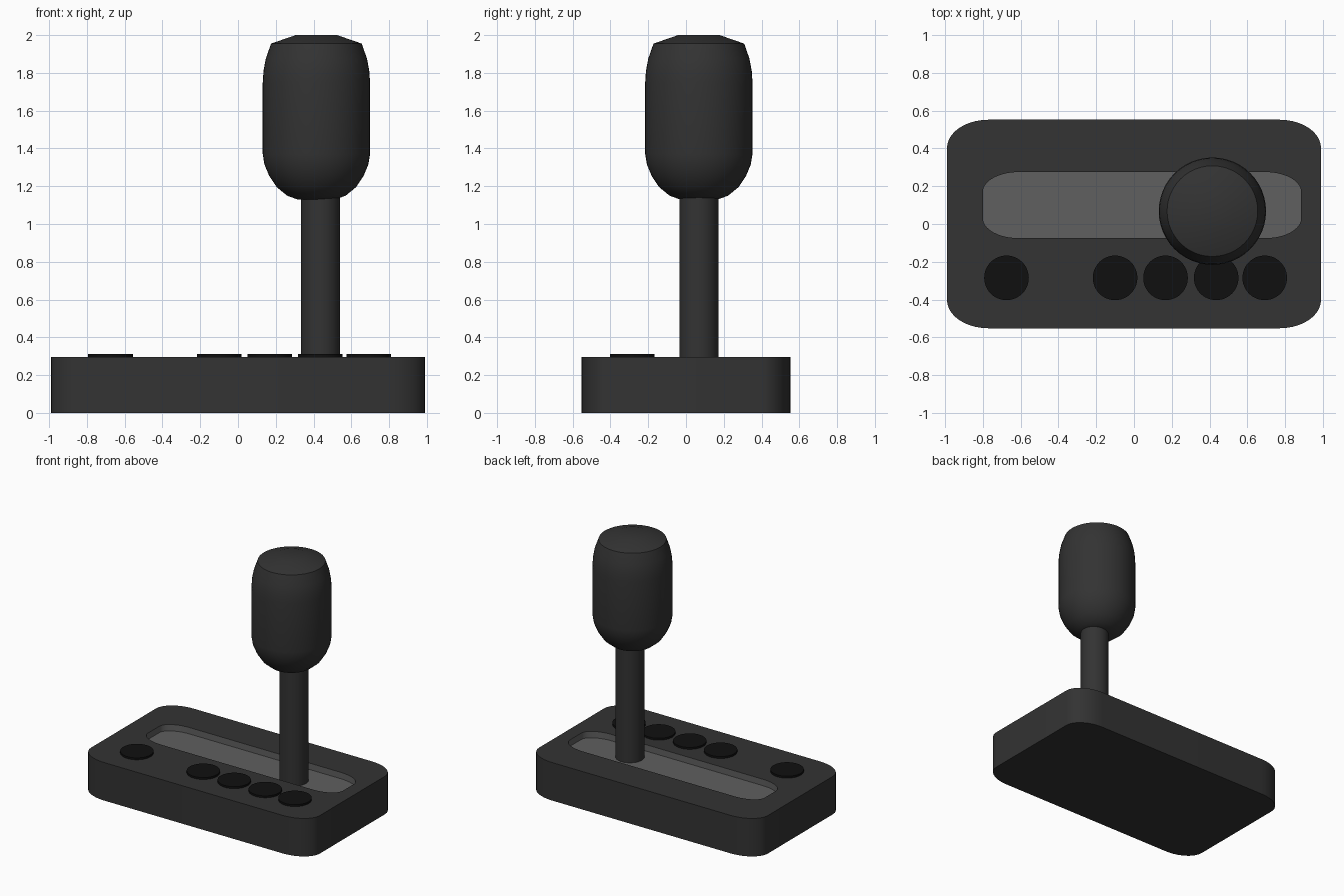
import bpy, bmesh, math

if "Cube" in bpy.data.objects:
    bpy.data.objects.remove(bpy.data.objects["Cube"])


def material(name, v):
    m = bpy.data.materials.new(name)
    m.diffuse_color = (v, v, v, 1)
    m.use_nodes = True
    m.node_tree.nodes["Principled BSDF"].inputs["Base Color"].default_value = m.diffuse_color
    return m


DARK = material("dark_grey", 0.033)
FLOOR = material("mid_grey", 0.115)
BLACK = material("black", 0.005)


def finish(name, bm, mats, angle=35):
    bmesh.ops.recalc_face_normals(bm, faces=bm.faces)
    me = bpy.data.meshes.new(name)
    bm.to_mesh(me)
    bm.free()
    ob = bpy.data.objects.new(name, me)
    bpy.context.collection.objects.link(ob)
    for m in mats:
        me.materials.append(m)
    bpy.ops.object.select_all(action='DESELECT')
    ob.select_set(True)
    bpy.context.view_layer.objects.active = ob
    bpy.ops.object.shade_smooth_by_angle(angle=math.radians(angle))
    return ob


def rounded_rect(bm, x0, x1, y0, y1, rx, ry, z, n=10):
    corners = [(x1 - rx, y1 - ry), (x0 + rx, y1 - ry), (x0 + rx, y0 + ry), (x1 - rx, y0 + ry)]
    ring = []
    for i, (cx, cy) in enumerate(corners):
        for k in range(n + 1):
            a = (i + k / n) * math.pi / 2
            ring.append(bm.verts.new((cx + rx * math.cos(a), cy + ry * math.sin(a), z)))
    return ring


def bridge(bm, a, b, mat=0):
    n = len(a)
    for i in range(n):
        j = (i + 1) % n
        bm.faces.new((a[i], a[j], b[j], b[i])).material_index = mat


def lathe(name, profile, x, y, mat, seg=48):
    bm = bmesh.new()
    rings = [[bm.verts.new((x + r * math.cos(2 * math.pi * i / seg),
                            y + r * math.sin(2 * math.pi * i / seg), z))
              for i in range(seg)] for r, z in profile]
    for a, b in zip(rings, rings[1:]):
        bridge(bm, a, b)
    bm.faces.new(rings[0])
    bm.faces.new(rings[-1])
    return finish(name, bm, [mat], 25)


# Base block with rounded corners and a recessed slot
bm = bmesh.new()
outer = (-0.99, 0.99, -0.552, 0.552, 0.22, 0.15)
slot = (-0.80, 0.885, -0.075, 0.275, 0.19, 0.105)
bottom = rounded_rect(bm, *outer, 0.0)
top = rounded_rect(bm, *outer, 0.297)
rim = rounded_rect(bm, *slot, 0.297)
pit = rounded_rect(bm, *slot, 0.247)
bm.faces.new(bottom)
bridge(bm, bottom, top)
bridge(bm, top, rim)
bridge(bm, rim, pit, 1)
bm.faces.new(pit).material_index = 1
finish("base", bm, [DARK, FLOOR])

# Lever shaft standing in the slot
lathe("lever_shaft", [(0.103, 0.247), (0.103, 1.25)], 0.437, 0.068, DARK)

# Grip: barrel with rounded underside and shallow bevelled cap
lathe("grip", [(0.10, 1.13), (0.155, 1.15), (0.21, 1.195), (0.25, 1.255), (0.275, 1.315),
               (0.284, 1.37), (0.284, 1.75), (0.28, 1.81), (0.268, 1.875),
               (0.24, 1.955), (0.11, 2.0)], 0.415, 0.068, DARK)

# Round position markers along the front
for i, x in enumerate((-0.675, -0.10, 0.167, 0.435, 0.692)):
    lathe(f"marker_disc_{i + 1}", [(0.118, 0.29), (0.118, 0.312)], x, -0.285, BLACK)
